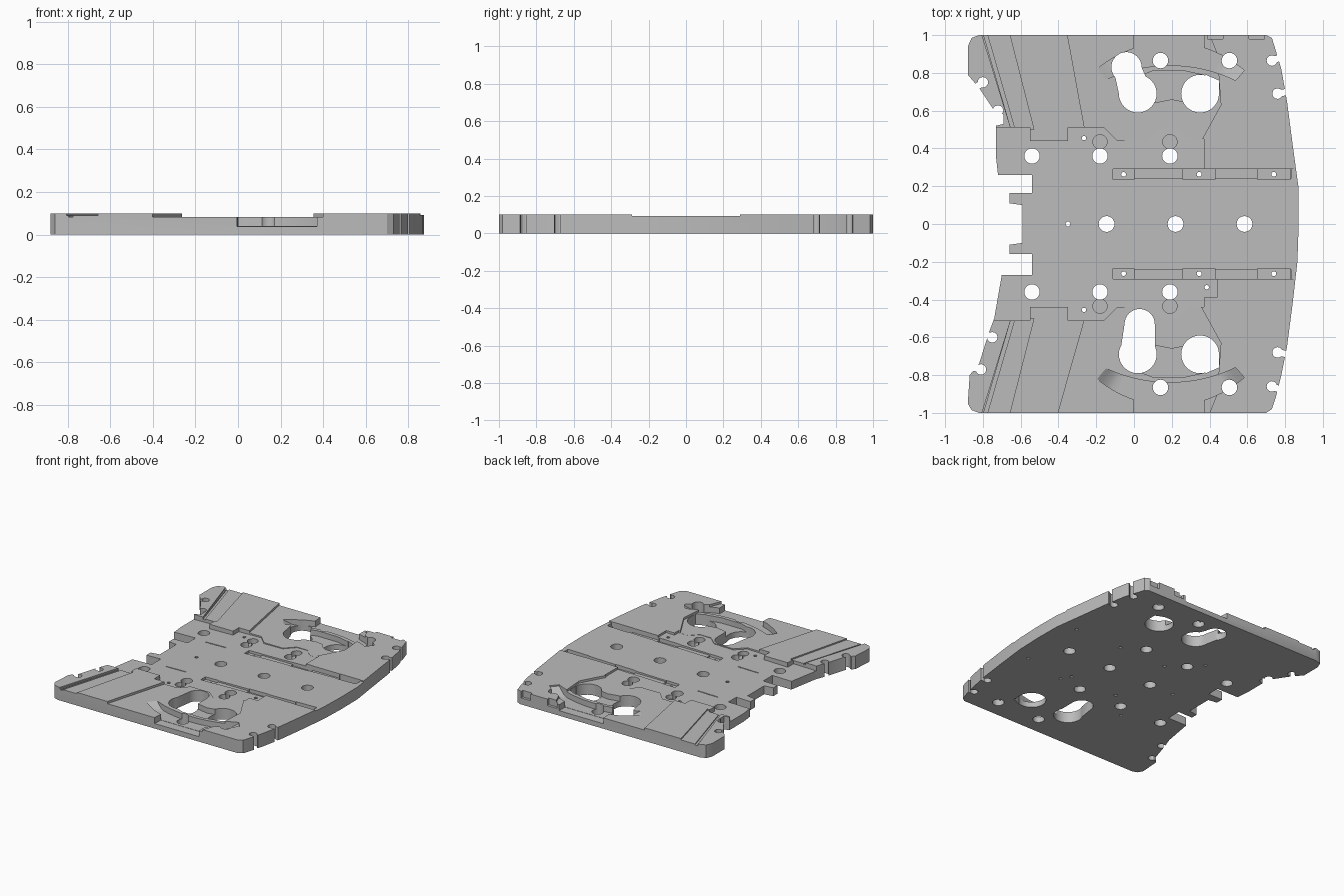
import bpy, bmesh, math
from mathutils import Vector

if "Cube" in bpy.data.objects:
    bpy.data.objects.remove(bpy.data.objects["Cube"], do_unlink=True)

TOP = 0.1
grey = bpy.data.materials.new("plain grey")
grey.use_nodes = True
grey.diffuse_color = (0.5, 0.5, 0.5, 1)
grey.node_tree.nodes["Principled BSDF"].inputs["Base Color"].default_value = (0.5, 0.5, 0.5, 1)


def make(name, bm):
    bmesh.ops.recalc_face_normals(bm, faces=bm.faces)
    me = bpy.data.meshes.new(name)
    bm.to_mesh(me)
    bm.free()
    ob = bpy.data.objects.new(name, me)
    bpy.context.collection.objects.link(ob)
    me.materials.append(grey)
    return ob


def loft(name, rings):
    """Closed solid through a list of equal-length rings."""
    bm = bmesh.new()
    vs = [[bm.verts.new(p) for p in r] for r in rings]
    n = len(vs[0])
    for a, b in zip(vs, vs[1:]):
        for i in range(n):
            j = (i + 1) % n
            bm.faces.new((a[i], a[j], b[j], b[i]))
    bm.faces.new(vs[0])
    bm.faces.new(vs[-1])
    return make(name, bm)


def prism(name, pts, floor, top):
    z = floor if callable(floor) else lambda x: floor
    return loft(name, [[(x, y, z(x)) for x, y in pts], [(x, y, top) for x, y in pts]])


def cut(cutter):
    cutter.hide_render = True
    mod = plate.modifiers.new("cut", "BOOLEAN")
    mod.operation, mod.solver, mod.object = "DIFFERENCE", "EXACT", cutter
    bpy.context.view_layer.objects.active = plate
    bpy.ops.object.modifier_apply(modifier=mod.name)
    bpy.data.objects.remove(cutter, do_unlink=True)


def pocket(pts, floor):
    cut(prism("pocket_cutter", pts, floor, 0.2))


def disc(x, y, r, n=20):
    return [(x + r * math.cos(2 * math.pi * i / n), y + r * math.sin(2 * math.pi * i / n)) for i in range(n)]


def hole(x, y, r, floor=-0.1, n=20):
    pocket(disc(x, y, r, n), floor)


def box(x0, x1, y0, y1):
    return [(x0, y0), (x1, y0), (x1, y1), (x0, y1)]


def flip(pts, s):
    return [(x, y * s) for x, y in pts]


# Plate outline, clockwise from the rear right-hand corner
outline = [(-.88, .94), (-.86, .985), (-.82, 1), (.7, 1), (.73, .985), (.75, .92), (.78, .82),
           (.81, .65), (.84, .42), (.87, .2), (.872, 0), (.865, -.2), (.84, -.42), (.81, -.65),
           (.78, -.8), (.75, -.92), (.73, -.98), (.7, -1), (-.82, -1), (-.86, -.985), (-.88, -.95),
           (-.87, -.8), (-.82, -.74), (-.77, -.58), (-.74, -.5), (-.7, -.27), (-.54, -.27),
           (-.54, -.23), (-.54, -.16), (-.66, -.16), (-.66, -.11), (-.59, -.1), (-.59, .1),
           (-.66, .11), (-.66, .165), (-.54, .165), (-.54, .26), (-.72, .26), (-.73, .35),
           (-.73, .52), (-.69, .53), (-.69, .58), (-.74, .6), (-.82, .72), (-.88, .79)]
plate = prism("base_plate", outline, 0, TOP)

# Recessed centre deck, rising gently towards the right
rear = [(-.9, .51), (-.55, .51), (-.55, .44), (-.35, .44), (-.35, .51), (-.16, .51), (-.09, .44),
        (.07, .44), (.14, .51), (.23, .51), (.29, .45), (.37, .45), (.37, .29), (.95, .29)]
front = [(.95, -.29), (.44, -.29), (.44, -.39), (.37, -.39), (.37, -.44), (.29, -.44), (.23, -.5),
         (.14, -.5), (.07, -.44), (-.09, -.44), (-.16, -.51), (-.35, -.51), (-.35, -.44),
         (-.55, -.44), (-.55, -.51), (-.9, -.51)]
pocket(rear + front, lambda x: 0.076 + 0.019 * x)

for s in (1, -1):
    # Lowered side floor and slanted strip on each outer flap
    edge = -.37 if s > 0 else -.43
    pocket(flip([(edge, 1.1), (-.26, .5), (-.26, .43), (.35, .43), (.46, .63), (.44, .9), (.36, 1.1)], s), .083)
    pocket(flip([(-.82, 1.05), (-.67, 1.05), (-.53, .5), (-.65, .5)], s), .09)
    pocket(flip([(-.81, 1.05), (-.79, 1.05), (-.63, .5), (-.65, .5)], s), .082)

    # Curved channel with ramped ends
    rings = []
    for i in range(25):
        t = i / 12 - 1
        a = math.radians(90 + 41 * t)
        rim = max(0, (abs(t) - .8) / .2)
        z = .04 + .05 * rim
        ri, ro = .48 + .05 * t * t, .6
        c, d = math.cos(a), math.sin(a)
        rings.append([(.19 + r * c, s * (.36 + r * d), h)
                      for r, h in ((ri, z), (ro, z), (ro, .2), (ri, .2))])
    cut(loft("channel_cutter", rings))
    # Opening of the channel through the side edge
    pocket(flip([(-.01, 1.1), (0, .93), (.37, .93), (.37, 1.1)], s), .038)
    # Shelf joining the two large openings
    pocket(flip([(.02, .65), (.1, .64), (.2, .66), (.3, .64), (.36, .65), (.36, .79), (.27, .81),
                 (.1, .81), (.02, .78)], s), .042)

    # Large openings
    hole(.02, .69 * s, .1, n=32)
    hole(.35, .69 * s, .1, n=32)
    hole(-.04 if s > 0 else .03, .83 if s > 0 else -.53, .08, n=32)
    waist = [(-.11, .83), (-.08, .69), (.1, .69), (.04, .83)] if s > 0 else \
            [(-.05, -.53), (-.07, -.66), (.11, -.66), (.11, -.53)]
    pocket(waist, -.1)
    pocket(flip([(.35, .62), (.45, .68), (.45, .76), (.38, .79)], s), -.1)

    # Fixing holes with half-depth keyholes
    for x, y in ((-.54, .36), (-.18, .36), (.19, .36), (.14, .865), (.505, .865)):
        hole(x, y * s, .041)
    for x in (-.18, .19):
        hole(x, .435 * s, .038, .04)
    hole(-.265, .455 * s, .012, n=10)

    # Rail slots with deeper screw pads
    pocket(flip(box(-.11, .83, .24, .29), s), .066)
    for x, w in ((-.055, .055), (.345, .085), (.74, .085)):
        pocket(flip(box(x - w, x + w, .235, .292), s), .055)
        hole(x, .263 * s, .013, n=10)
    # Thin scored lines on the deck
    pocket(flip(box(-.44, -.27, .238, .246), s), .064)

# Centre line holes
for x in (-.145, .22, .585):
    hole(x, 0, .042)
hole(-.35, 0, .013, n=10)
hole(.385, -.335, .012, n=10)

# Hooked edge notches: entry slot plus a small round end
for x, y, deg in ((.73, .865, 20), (.76, .69, 10), (.76, -.68, -10), (.73, -.86, -20),
                  (-.8, .75, 215), (-.72, .6, 235), (-.81, -.77, 165), (-.75, -.6, 155)):
    d = Vector((math.cos(math.radians(deg)), math.sin(math.radians(deg))))
    q = Vector((-d.y, d.x)) * .017
    p = Vector((x, y))
    pocket([tuple(v) for v in (p + q, p - q, p - q + d * .12, p + q + d * .12)], -.1)
    hole(x, y, .028, n=12)

# Small cut-outs along the rear edge
for x in (.43, .65):
    pocket(box(x - .04, x + .04, .98, 1.1), .05)

# Crisp edges with smooth hole walls
bpy.ops.object.select_all(action="DESELECT")
plate.select_set(True)
bpy.context.view_layer.objects.active = plate
bpy.ops.object.shade_smooth_by_angle(angle=math.radians(25))
